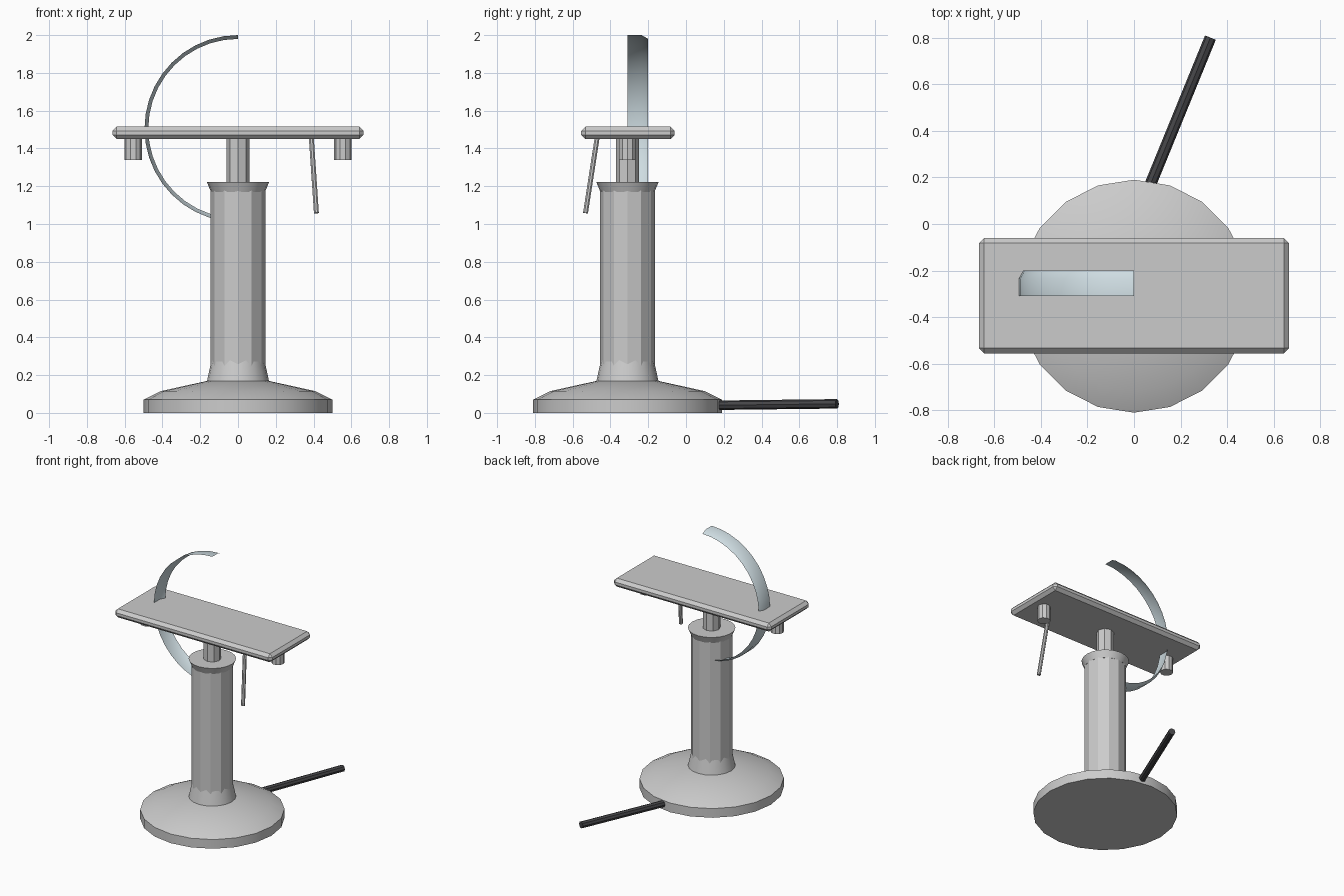
import bpy, bmesh, math
from mathutils import Vector

if "Cube" in bpy.data.objects:
    bpy.data.objects.remove(bpy.data.objects["Cube"])

CY = -0.31  # centre line of the stand in y


def material(name, color):
    m = bpy.data.materials.new(name)
    m.diffuse_color = color
    m.use_nodes = True
    m.node_tree.nodes["Principled BSDF"].inputs["Base Color"].default_value = m.diffuse_color
    return m


def add_mesh(name, verts, faces, smooth=None, mat=None):
    me = bpy.data.meshes.new(name)
    me.from_pydata(verts, [], faces)
    ob = bpy.data.objects.new(name, me)
    bpy.context.collection.objects.link(ob)
    if mat:
        me.materials.append(mat)
    if smooth:
        bpy.ops.object.select_all(action='DESELECT')
        ob.select_set(True)
        bpy.context.view_layer.objects.active = ob
        bpy.ops.object.shade_smooth_by_angle(angle=math.radians(smooth))
    return ob


def lathe(name, profile, sides, x=0, y=CY, smooth=None):
    """Turn (radius, z) points, listed bottom to top, into a capped solid."""
    verts = [(x + r * math.cos(math.tau * i / sides), y + r * math.sin(math.tau * i / sides), z)
             for r, z in profile for i in range(sides)]
    faces = [(k * sides + i, k * sides + (i + 1) % sides,
              (k + 1) * sides + (i + 1) % sides, (k + 1) * sides + i)
             for k in range(len(profile) - 1) for i in range(sides)]
    faces.append(tuple(reversed(range(sides))))
    faces.append(tuple(range((len(profile) - 1) * sides, len(profile) * sides)))
    return add_mesh(name, verts, faces, smooth)


def rod(name, a, b, radius, sides, mat=None):
    a, b = Vector(a), Vector(b)
    ob = lathe(name, [(radius, -(b - a).length / 2), (radius, (b - a).length / 2)], sides, 0, 0)
    ob.location = (a + b) / 2
    ob.rotation_euler = (b - a).to_track_quat('Z', 'Y').to_euler()
    if mat:
        ob.data.materials.append(mat)
    return ob


dark = material("dark_rubber", (0.06, 0.06, 0.065, 1))
pale = material("pale_blue", (0.62, 0.72, 0.76, 1))

# Base and column
lathe("base", [(0.5, 0), (0.5, 0.07), (0.41, 0.115), (0.16, 0.17)], 20, smooth=30)
lathe("column_foot", [(0.165, 0.165), (0.14, 0.28)], 20, smooth=30)
lathe("column", [(0.145, 0.2), (0.145, 1.2)], 12)
lathe("column_collar", [(0.143, 1.17), (0.165, 1.222)], 20, smooth=30)
lathe("lift_post", [(0.061, 1.2), (0.061, 1.46)], 8)

# Table top with chamfered edges
bm = bmesh.new()
bmesh.ops.create_cube(bm, size=1)
bmesh.ops.scale(bm, vec=(1.33, 0.495, 0.065), verts=bm.verts)
bmesh.ops.bevel(bm, geom=bm.edges[:], offset=0.022, segments=1, affect='EDGES')
table_mesh = bpy.data.meshes.new("table_top")
bm.to_mesh(table_mesh)
bm.free()
table = bpy.data.objects.new("table_top", table_mesh)
table.location = (0, -0.3075, 1.4825)
bpy.context.collection.objects.link(table)

# Knobs under both ends
for side, x in (("left", -0.555), ("right", 0.555)):
    lathe(f"{side}_knob", [(0.046, 1.34), (0.046, 1.46)], 10, x)

# Hanging lever and foot pedal bar
rod("hanging_lever", (0.388, -0.47, 1.46), (0.415, -0.532, 1.058), 0.014, 8)
rod("pedal_bar", (0.05, 0.12, 0.04), (0.328, 0.80, 0.048), 0.025, 8, dark)

# Half-ring band, one-sided sheet with a turned-in rear edge
section = [(-0.31, 0.495), (-0.235, 0.495), (-0.2, 0.475)]
steps = 20
verts = [(-r * math.sin(math.pi * i / steps), y, 1.505 + r * math.cos(math.pi * i / steps))
         for i in range(steps + 1) for y, r in section]
faces = [(3 * i + j, 3 * i + j + 1, 3 * i + j + 4, 3 * i + j + 3)
         for i in range(steps) for j in range(2)]
add_mesh("arc_band", verts, faces, 40, pale)
